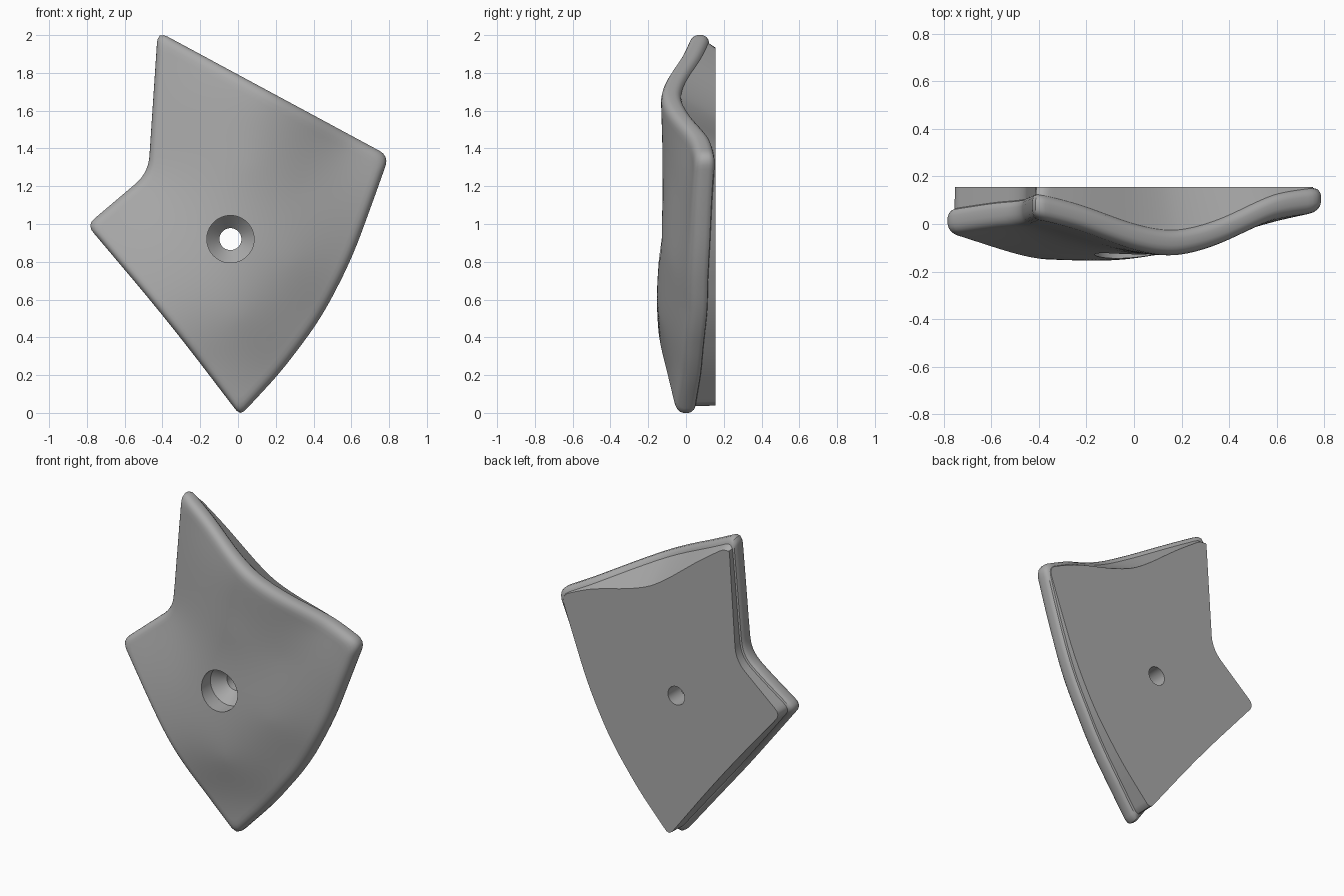
import bpy, math
from mathutils import Vector

cube = bpy.data.objects.get("Cube")
if cube:
    bpy.data.objects.remove(cube)

# Outline corners in the xz plane with rounding length, clockwise from the top
CORNERS = [(-.425, 2.02, .06), (-.475, 1.27, .09), (-.80, .995, .05),
           (-.37, .485, .3), (.012, -.015, .04), (.23, .22, .12),
           (.44, .5, .15), (.6, .81, .15), (.7, 1.08, .12), (.80, 1.36, .06)]

# Heights of the front surface: x, z, y
RELIEF = [(-.4, 2, .02), (-.2, 1.9, -.03), (0, 1.79, -.1), (.17, 1.69, -.13),
          (.4, 1.57, -.07), (.6, 1.46, .02), (.78, 1.35, .05), (.72, 1.15, .04),
          (.63, .9, .03), (.45, .54, .015), (.2, .2, -.02), (.01, 0, -.055),
          (-.18, .24, -.11), (-.37, .48, -.148), (-.57, .73, -.11), (-.78, 1, -.04),
          (-.48, 1.28, 0), (-.45, 1.65, .015), (-.04, .92, -.135), (.05, 1.3, -.125),
          (-.2, 1.3, -.08), (.35, 1.2, -.06), (.3, .8, -.08), (0, .5, -.135)]

HOLE = Vector((-.04, .92))
BACK = .155
SEGMENTS = 240


def kernel(r):
    return r * r * math.log(r) if r > 1e-9 else 0.0


def solve(rows):
    """Gauss-Jordan elimination on an augmented matrix."""
    n = len(rows)
    for i in range(n):
        p = max(range(i, n), key=lambda k: abs(rows[k][i]))
        rows[i], rows[p] = rows[p], rows[i]
        rows[i] = [v / rows[i][i] for v in rows[i]]
        for k in range(n):
            if k != i and rows[k][i]:
                m = rows[k][i]
                rows[k] = [a - m * b for a, b in zip(rows[k], rows[i])]
    return [row[-1] for row in rows]


# Smooth thin-plate surface through the relief points
knots = [Vector((x, z)) for x, z, y in RELIEF]
system = [[kernel((a - b).length) for b in knots] + [1, a.x, a.y, r[2]]
          for a, r in zip(knots, RELIEF)]
for values in ([1 for k in knots], [k.x for k in knots], [k.y for k in knots]):
    system.append(values + [0, 0, 0, 0])
weights = solve(system)


def front(p):
    bend = sum(w * kernel((p - k).length) for w, k in zip(weights, knots))
    return bend + weights[-3] + weights[-2] * p.x + weights[-1] * p.y


def rounded_outline():
    """Round every corner, then space the points evenly."""
    pts = []
    for i, (x, z, r) in enumerate(CORNERS):
        p = Vector((x, z))
        a = p + (Vector(CORNERS[i - 1][:2]) - p).normalized() * r
        b = p + (Vector(CORNERS[(i + 1) % len(CORNERS)][:2]) - p).normalized() * r
        for s in range(13):
            t = s / 12
            pts.append(a * (1 - t) ** 2 + p * 2 * t * (1 - t) + b * t * t)
    pts.append(pts[0])
    step = sum((b - a).length for a, b in zip(pts, pts[1:])) / SEGMENTS
    out, travelled = [], 0.0
    for a, b in zip(pts, pts[1:]):
        d = (b - a).length
        while len(out) < SEGMENTS and len(out) * step < travelled + d:
            out.append(a.lerp(b, (len(out) * step - travelled) / d))
        travelled += d
    return out


outline = rounded_outline()
top_a, top_b = Vector(CORNERS[0][:2]), Vector(CORNERS[-1][:2])
top_dir = (top_b - top_a).normalized()
verts = []


def inset(p, d):
    return p.lerp(HOLE, d / .65)


def circle(p, r):
    return HOLE + (p - HOLE).normalized() * r


def add_ring(place, depth):
    for p in outline:
        q = place(p)
        verts.append((q.x, depth(q), q.y))


def flat_ring(r, y):
    add_ring(lambda p: circle(p, r), lambda q: y)


def skin(d):
    return lambda q: min(front(q) + d, BACK - .002)


def back_edge(p):
    """Back outline; the top wall slopes in where the plate bows forward."""
    d = .027
    if abs((p - top_a).cross(top_dir) if hasattr(p, "cross") else 0) < .03:
        d += .45 * max(0, BACK - .105 - front(p))
    return inset(p, d)


# Screw hole: bore, conical seat and stepped mouth
flat_ring(.058, BACK)
flat_ring(.058, .03)
flat_ring(.125, -.04)

# Front skin from the mouth of the hole to the rounded rim
STEPS = 24
for s in range(STEPS):
    add_ring(lambda p: circle(p, .125).lerp(inset(p, .04), s / STEPS), skin(0))
for d, y in ((.04, 0), (.024, .004), (.012, .012), (.004, .024), (0, .04),
             (0, .07), (.004, .085), (.012, .098), (.025, .105)):
    add_ring(lambda p: inset(p, d), skin(y))

# Flat back
add_ring(back_edge, lambda q: BACK)

rings = len(verts) // SEGMENTS
faces = []
for i in range(rings):
    for j in range(SEGMENTS):
        k, n = (j + 1) % SEGMENTS, (i + 1) % rings
        faces.append((i * SEGMENTS + j, n * SEGMENTS + j,
                      n * SEGMENTS + k, i * SEGMENTS + k))

mesh = bpy.data.meshes.new("curved_plate")
mesh.from_pydata(verts, [], faces)
mesh.update()
plate = bpy.data.objects.new("curved_plate", mesh)
bpy.context.collection.objects.link(plate)

# Consistent outward normals
import bmesh
bm = bmesh.new()
bm.from_mesh(mesh)
bmesh.ops.recalc_face_normals(bm, faces=bm.faces)
bm.to_mesh(mesh)
bm.free()

# Plain grey
grey = bpy.data.materials.new("plain_grey")
grey.use_nodes = True
colour = (.4, .4, .4, 1)
grey.diffuse_color = colour
grey.node_tree.nodes["Principled BSDF"].inputs["Base Color"].default_value = colour
mesh.materials.append(grey)

bpy.ops.object.select_all(action="DESELECT")
plate.select_set(True)
bpy.context.view_layer.objects.active = plate
bpy.ops.object.shade_smooth_by_angle(angle=math.radians(35))
